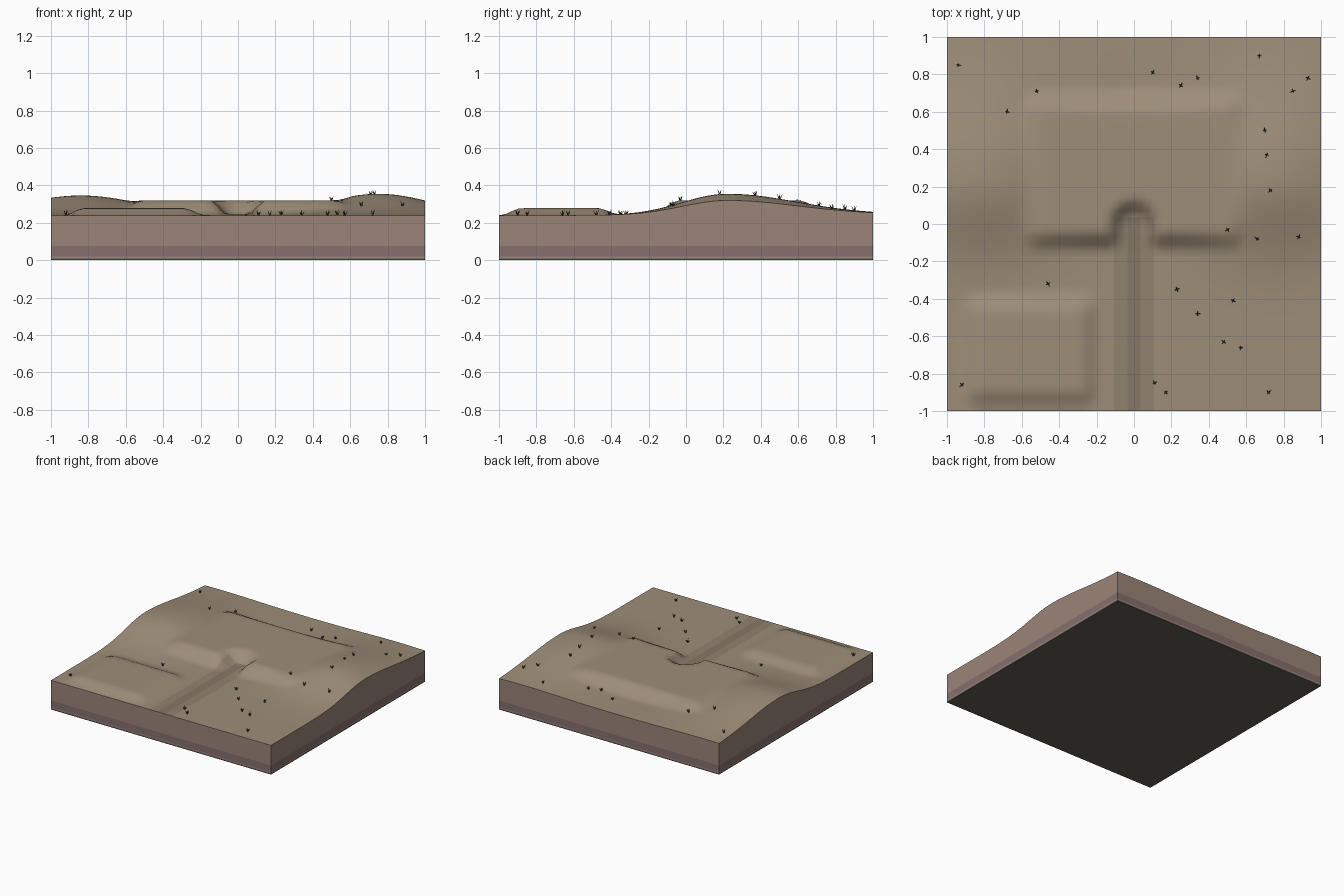
import bpy, bmesh, math, random

if "Cube" in bpy.data.objects:
    bpy.data.objects.remove(bpy.data.objects["Cube"])

random.seed(4)
N = 56          # grid cells per side
BASE = 0.24     # level of the low ground


def material(name, rgb):
    m = bpy.data.materials.new(name)
    m.diffuse_color = (*rgb, 1)
    m.use_nodes = True
    m.node_tree.nodes["Principled BSDF"].inputs["Base Color"].default_value = m.diffuse_color
    return m


soil = material("dry_soil", (0.34, 0.27, 0.19))
path_edge = material("path_edge", (0.285, 0.225, 0.16))
path_mid = material("path_middle", (0.235, 0.19, 0.135))
earth = material("earth", (0.33, 0.235, 0.19))
dark_earth = material("dark_earth", (0.235, 0.16, 0.15))
base_mat = material("base", (0.12, 0.11, 0.09))
grass = material("grass", (0.05, 0.055, 0.025))


def smooth(a, b, v):
    t = min(max((v - a) / (b - a), 0), 1)
    return t * t * (3 - 2 * t)


def box_distance(x, y, x0, x1, y0, y1):
    dx = max(x0 - x, x - x1, 0)
    dy = max(y0 - y, y - y1, 0)
    return math.hypot(dx, dy)


def height(x, y):
    # two rounded hills
    sy = 0.24 if y < 0.22 else 0.37
    hy = math.exp(-((y - 0.22) / sy) ** 2 / 2)
    z = BASE + hy * (0.115 * math.exp(-((x - 0.75) / 0.29) ** 2 / 2)
                     + 0.106 * math.exp(-((x + 0.84) / 0.32) ** 2 / 2))
    z += 0.006 * smooth(0.2, 1, y)
    # levelled terrace in the middle, small pad at front left
    for box, top, fall in (((-0.5, 0.5, -0.03, 0.6), 0.32, 0.12),
                           ((-0.82, -0.29, -0.88, -0.47), 0.278, 0.115)):
        w = 1 - smooth(0, fall, box_distance(x, y, *box))
        z += (top - z) * w
    # path cutting into the terrace
    w = 1 - smooth(0.05, 0.15, math.hypot(x, max(y + 0.01, 0)))
    return z + (BASE - z) * w * 0.95


# terrain surface
bm = bmesh.new()
bmesh.ops.create_grid(bm, x_segments=N, y_segments=N, size=1)
for v in bm.verts:
    v.co.z = height(v.co.x, v.co.y)
for f in bm.faces:
    c = f.calc_center_median()
    if c.y < 0.02 and abs(c.x) < 0.1:
        f.material_index = 2 if abs(c.x) < 0.05 else 1
    f.smooth = True

# layered side walls, extruded down from the rim
edges = [e for e in bm.edges if e.is_boundary]
for level, mat in ((0.075, 3), (0.02, 4), (0.01, 3), (0, 5)):
    out = bmesh.ops.extrude_edge_only(bm, edges=edges)["geom"]
    for g in out:
        if isinstance(g, bmesh.types.BMVert):
            g.co.z = level
        elif isinstance(g, bmesh.types.BMFace):
            g.material_index = mat
    edges = [e for e in bm.edges if e.is_boundary]
bottom = bmesh.ops.contextual_create(bm, geom=edges)["faces"]
for f in bottom:
    f.material_index = 5
bmesh.ops.recalc_face_normals(bm, faces=bm.faces)
me = bpy.data.meshes.new("terrain_block")
bm.to_mesh(me)
bm.free()
terrain = bpy.data.objects.new("terrain_block", me)
bpy.context.collection.objects.link(terrain)
for m in (soil, path_edge, path_mid, earth, dark_earth, base_mat):
    me.materials.append(m)
bpy.context.view_layer.objects.active = terrain
terrain.select_set(True)
bpy.ops.object.shade_smooth_by_angle(angle=math.radians(40))

# grass tufts: a few leaning pointed blades each
spots = [(-.94, .85), (-.68, .6), (-.52, .71), (.10, .81), (.25, .74), (.34, .78),
         (.67, .90), (.85, .71), (.93, .78), (.70, .50), (.71, .37), (.73, .18),
         (.88, -.07), (.66, -.08), (.50, -.03), (.23, -.35), (.34, -.48), (.48, -.63),
         (.57, -.66), (.53, -.41), (.72, -.90), (.11, -.85), (.17, -.9),
         (-.46, -.32), (-.92, -.86)]
bm = bmesh.new()
for x, y in spots:
    z = height(x, y) - 0.002
    turn = random.uniform(0, 6.28)
    for k in range(4):
        a = turn + k * math.tau / 4
        lean = random.uniform(0.010, 0.018)
        tall = random.uniform(0.022, 0.034)
        ca, sa = math.cos(a), math.sin(a)
        foot = [bm.verts.new((x + 0.005 * math.cos(a + q), y + 0.005 * math.sin(a + q), z))
                for q in (0, math.tau / 3, 2 * math.tau / 3)]
        tip = bm.verts.new((x + lean * ca, y + lean * sa, z + tall))
        for i in range(3):
            bm.faces.new((foot[i], foot[(i + 1) % 3], tip))
me = bpy.data.meshes.new("grass_tufts")
bm.to_mesh(me)
bm.free()
me.materials.append(grass)
bpy.context.collection.objects.link(bpy.data.objects.new("grass_tufts", me))
